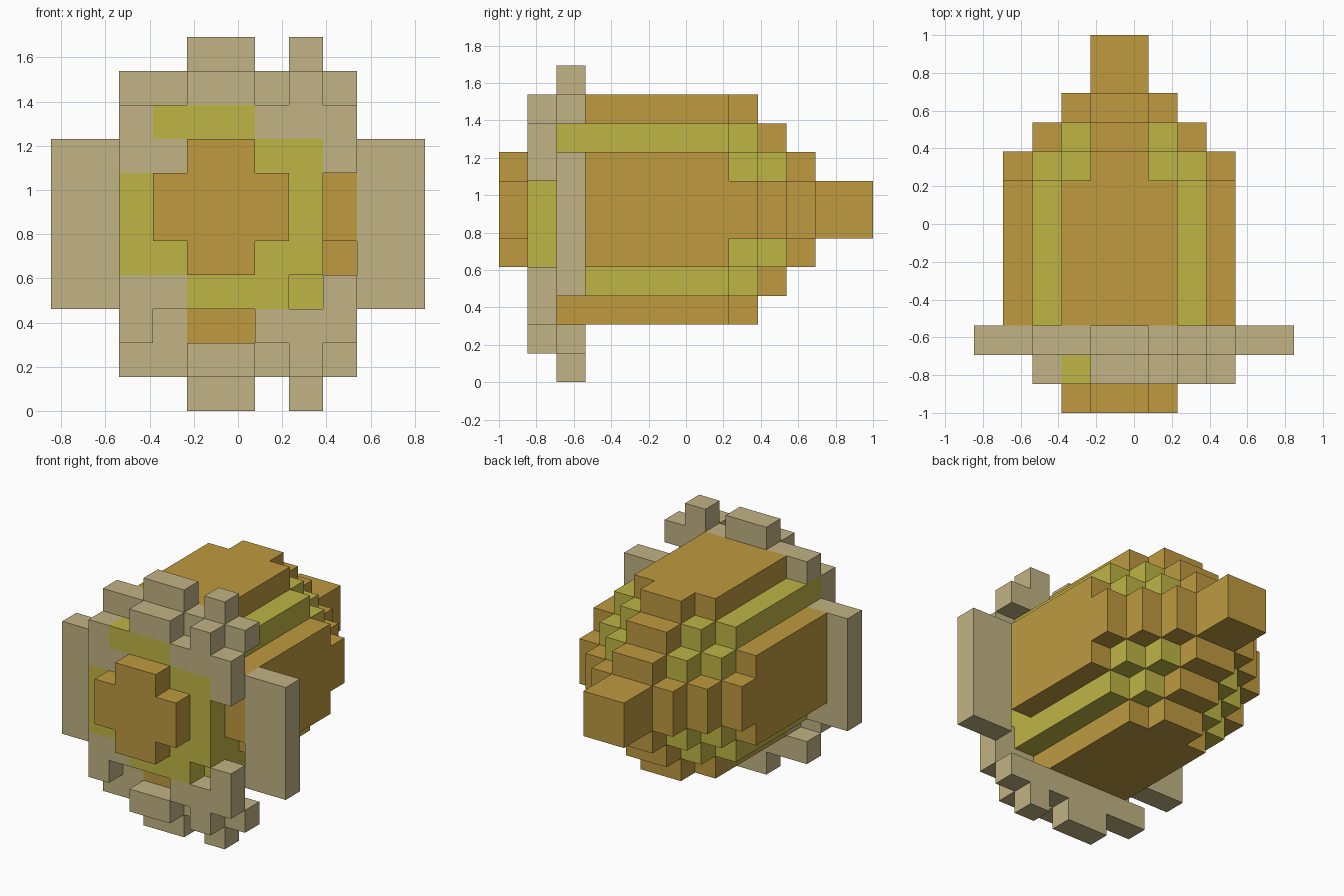
import bpy, bmesh
from mathutils import Vector

cube = bpy.data.objects.get("Cube")
if cube:
    bpy.data.objects.remove(cube, do_unlink=True)

U = 2 / 13                                   # size of one block
ORIGIN = Vector((-5.5 * U, -1.0, 0.0))


def make_material(name, rgb):
    mat = bpy.data.materials.new(name)
    mat.use_nodes = True
    mat.diffuse_color = (*rgb, 1)
    mat.node_tree.nodes["Principled BSDF"].inputs["Base Color"].default_value = (*rgb, 1)
    return mat


materials = [make_material("tan", (0.533, 0.451, 0.227)),
             make_material("golden orange", (0.521, 0.328, 0.051)),
             make_material("olive yellow", (0.515, 0.462, 0.060))]
CODE = {"T": 0, "O": 1, "Y": 2}


def layer(y, top, rows):
    """Blocks of one slice: rows run from the top down, letters along x."""
    return {(x, y, top - i): CODE[c]
            for i, row in enumerate(rows) for x, c in enumerate(row) if c in CODE}


parts = {}

# Raised cross on the front
parts["front_cross"] = layer(0, 7, [
    "....OO.....",
    "...OOOO....",
    "...OOOO....",
    "....OO....."])

# Patchy front plate
parts["front_plate"] = layer(1, 9, [
    "....TT.T...",
    "..TYYYTTT..",
    "..TTYYYYT..",
    "..YYYYYY...",
    "..YYYYYY...",
    "..YYYYYY...",
    "..TTYYY.T..",
    "..T...TTT..",
    "....TT.T..."])

# Wide collar with the two side flaps
parts["collar"] = layer(2, 10, [
    "....TT.T...",
    "..TTTTTTT..",
    "..YYYYYY...",
    "TTYYYYYYOTT",
    "TTYYYYYYOTT",
    "TTYYYYYYOTT",
    "TTYYYYYY.TT",
    "TTYYYYYY.TT",
    "...TOOO....",
    "..TTTTTTT..",
    "....TT.T..."])

# Rounded body: each column of blocks gets shorter away from the middle
body, tail = {}, {}
for x in range(1, 9):
    for z in range(2, 10):
        a = 4 - x if x < 5 else x - 5
        b = 5 - z if z < 6 else z - 6
        if a + b > 4:
            continue
        yellow = a in (1, 2) and b in (1, 2)
        for y in range(3, 12 - a - b if a + b else 11):
            body[x, y, z] = CODE["Y" if yellow else "O"]
        if a + b == 0:
            for y in (11, 12):
                tail[x, y, z] = CODE["O"]
parts["body"] = body
parts["tail_block"] = tail

filled = set().union(*parts.values())
DIRECTIONS = [Vector(d) for d in ((1, 0, 0), (-1, 0, 0), (0, 1, 0),
                                  (0, -1, 0), (0, 0, 1), (0, 0, -1))]


def build(name, cells):
    """Outer block faces only, merged into larger flat faces."""
    bm = bmesh.new()
    for cell, colour in cells.items():
        centre = Vector(cell) + Vector((0.5, 0.5, 0.5))
        for d in DIRECTIONS:
            if tuple(int(v) for v in Vector(cell) + d) in filled:
                continue
            s = Vector((d.y, d.z, d.x))
            t = d.cross(s)
            corners = [centre + (d + s * i + t * j) / 2
                       for i, j in ((-1, -1), (1, -1), (1, 1), (-1, 1))]
            face = bm.faces.new([bm.verts.new(ORIGIN + p * U) for p in corners])
            face.material_index = colour
    bmesh.ops.remove_doubles(bm, verts=bm.verts, dist=0.001)
    bmesh.ops.dissolve_limit(bm, angle_limit=0.01, verts=bm.verts,
                             edges=bm.edges, delimit={"MATERIAL"})
    mesh = bpy.data.meshes.new(name)
    for mat in materials:
        mesh.materials.append(mat)
    bm.to_mesh(mesh)
    bm.free()
    bpy.context.collection.objects.link(bpy.data.objects.new(name, mesh))


for part_name, part_cells in parts.items():
    build(part_name, part_cells)
